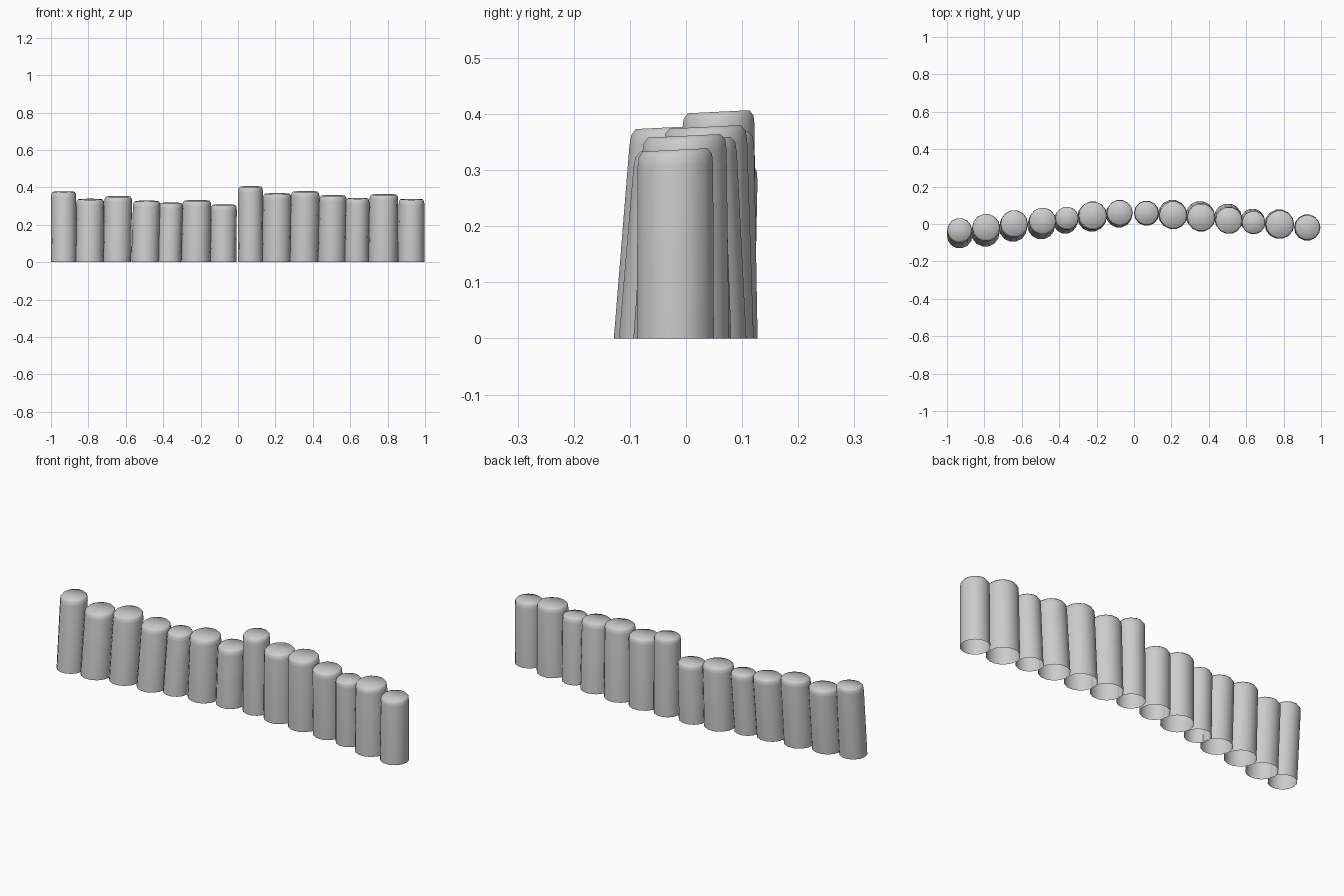
import bpy, bmesh, math

SIDES = 14

# one row per log: top x, top y, bottom x, bottom y, radius, height
LOGS = [
    (-0.932, -0.033, -0.932, -0.062, 0.067, 0.380),
    (-0.790, -0.018, -0.795, -0.045, 0.075, 0.340),
    (-0.640, 0.002, -0.647, -0.020, 0.074, 0.355),
    (-0.488, 0.017, -0.496, -0.008, 0.073, 0.330),
    (-0.358, 0.032, -0.368, 0.012, 0.063, 0.320),
    (-0.220, 0.045, -0.225, 0.037, 0.077, 0.333),
    (-0.076, 0.060, -0.080, 0.052, 0.070, 0.310),
    (0.067, 0.058, 0.067, 0.058, 0.066, 0.408),
    (0.210, 0.047, 0.206, 0.052, 0.076, 0.370),
    (0.360, 0.034, 0.353, 0.045, 0.076, 0.381),
    (0.508, 0.018, 0.502, 0.035, 0.073, 0.360),
    (0.640, 0.007, 0.634, 0.018, 0.063, 0.345),
    (0.780, -0.003, 0.776, 0.000, 0.077, 0.365),
    (0.928, -0.019, 0.926, -0.019, 0.069, 0.340),
]

# upright profile: fraction of height, drop from height, radius scale
PROFILE = [(0, 0, 1.02), (1, 0.032, 1.0), (1, 0.014, 0.97), (1, 0.004, 0.86)]


def make_log(name, tx, ty, bx, by, r, h):
    bm = bmesh.new()
    rings = []
    for frac, drop, scale in PROFILE:
        z = frac * h - drop if frac else 0.0
        t = z / h
        cx, cy = bx + (tx - bx) * t, by + (ty - by) * t
        ring = []
        for i in range(SIDES):
            a = 2 * math.pi * i / SIDES
            dx, dy = math.cos(a) * r * scale, math.sin(a) * r * scale
            # cut end tips slightly forward
            ring.append(bm.verts.new((cx + dx, cy + dy, z + 0.05 * dy * frac)))
        rings.append(ring)
    for low, high in zip(rings, rings[1:]):
        for i in range(SIDES):
            j = (i + 1) % SIDES
            bm.faces.new((low[i], low[j], high[j], high[i]))
    # cut top; the underside stays open
    bm.faces.new(rings[-1])
    for f in bm.faces:
        f.smooth = True
    mesh = bpy.data.meshes.new(name)
    bm.to_mesh(mesh)
    bm.free()
    obj = bpy.data.objects.new(name, mesh)
    bpy.context.collection.objects.link(obj)
    return obj


# palisade row
for n, row in enumerate(LOGS, 1):
    make_log(f"wall_log_{n:02d}", *row)
